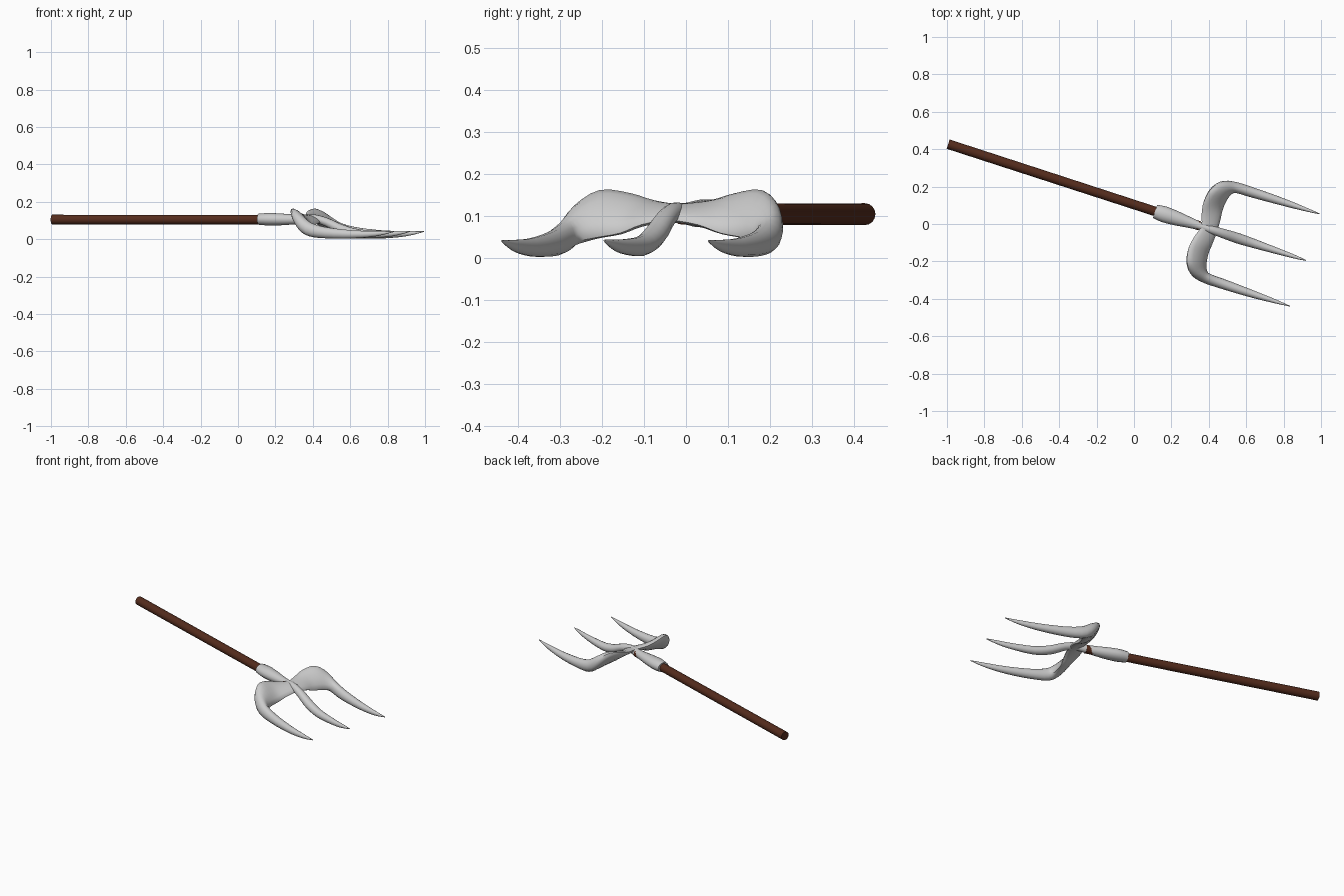
import bpy, bmesh, math
from mathutils import Vector, Matrix

if "Cube" in bpy.data.objects:
    bpy.data.objects.remove(bpy.data.objects["Cube"])

# Everything is modelled along local +x, then turned to lie diagonally
PLACE = Matrix.Rotation(math.radians(-18), 4, 'Z') @ Matrix.Translation((0, 0.099, 0))


def spline(rows, steps):
    """Catmull-Rom interpolation of ring parameters."""
    out = []
    for i in range(len(rows) - 1):
        a, b = rows[max(i - 1, 0)], rows[i]
        c, d = rows[i + 1], rows[min(i + 2, len(rows) - 1)]
        for s in range(steps):
            t = s / steps
            out.append([0.5 * (2*q + (r - p)*t + (2*p - 5*q + 4*r - v)*t*t
                               + (3*q - p - 3*r + v)*t**3)
                        for p, q, r, v in zip(a, b, c, d)])
    return out + [list(rows[-1])]


def loft(name, rows, steps=3, sides=14, color=None):
    """Rows hold two edge points of an elliptical section and its half thickness."""
    rings = spline(rows, steps)
    P = [Vector(r[:3]) for r in rings]
    Q = [Vector(r[3:6]) for r in rings]
    mid = [(p + q) / 2 for p, q in zip(P, Q)]
    bm = bmesh.new()
    loops = []
    for i, r in enumerate(rings):
        tangent = mid[min(i + 1, len(mid) - 1)] - mid[max(i - 1, 0)]
        half = (P[i] - Q[i]) / 2
        normal = tangent.cross(half).normalized() * r[6]
        loops.append([bm.verts.new(mid[i] + half * math.cos(a) + normal * math.sin(a))
                      for a in (2 * math.pi * k / sides for k in range(sides))])
    for A, B in zip(loops, loops[1:]):
        for k in range(sides):
            j = (k + 1) % sides
            bm.faces.new((A[k], A[j], B[j], B[k]))
    bm.faces.new(loops[0])
    bm.faces.new(loops[-1])
    bmesh.ops.recalc_face_normals(bm, faces=bm.faces)
    bm.transform(PLACE)
    me = bpy.data.meshes.new(name)
    bm.to_mesh(me)
    bm.free()
    ob = bpy.data.objects.new(name, me)
    bpy.context.collection.objects.link(ob)
    if color:
        mat = bpy.data.materials.new(name + "_colour")
        mat.diffuse_color = color
        mat.use_nodes = True
        mat.node_tree.nodes["Principled BSDF"].inputs["Base Color"].default_value = mat.diffuse_color
        me.materials.append(mat)
    bpy.ops.object.select_all(action='DESELECT')
    bpy.context.view_layer.objects.active = ob
    ob.select_set(True)
    bpy.ops.object.shade_smooth_by_angle(angle=math.radians(40))
    return ob


def straight(x, z, hw, t, y=0):
    """Section row for a part running along +x."""
    return (x, y + hw, z, x, y - hw, z, t)


# Wooden handle
loft("handle", [straight(-1.077, .105, .026, .026), straight(.335, .105, .025, .025)],
     steps=1, sides=16, color=(.09, .025, .012, 1))

# Socket that narrows into the middle tine
loft("socket_and_middle_tine", [straight(*r) for r in (
    (.086, .107, .037, .030), (.14, .107, .043, .034), (.21, .106, .038, .032),
    (.28, .106, .029, .027), (.335, .107, .023, .0245), (.40, .110, .022, .022),
    (.47, .090, .025, .023), (.55, .053, .028, .026), (.65, .029, .024, .024),
    (.80, .028, .015, .017), (.88, .035, .009, .010), (.935, .042, .002, .002))])

# Outer tines and tilted crossbar: one half, from the centre to the tip
half = [
    (.345, 0, .125, .435, 0, .090, .016),
    (.326, .07, .134, .432, .07, .080, .018),
    (.318, .13, .152, .427, .125, .060, .022),
    (.333, .205, .160, .430, .180, .050, .028),
    (.375, .258, .118, .445, .220, .042, .034),
    (.440, .282, .062, .475, .228, .040, .036),
    straight(.55, .034, .027, .030, .257),
    straight(.70, .026, .021, .022, .259),
    straight(.83, .030, .012, .014, .259),
    straight(.928, .041, .002, .002, .259)]
mirrored = [(a, -b, c, d, -e, f, t) for a, b, c, d, e, f, t in reversed(half[1:])]
loft("crossbar_and_outer_tines", mirrored + half, steps=3)
